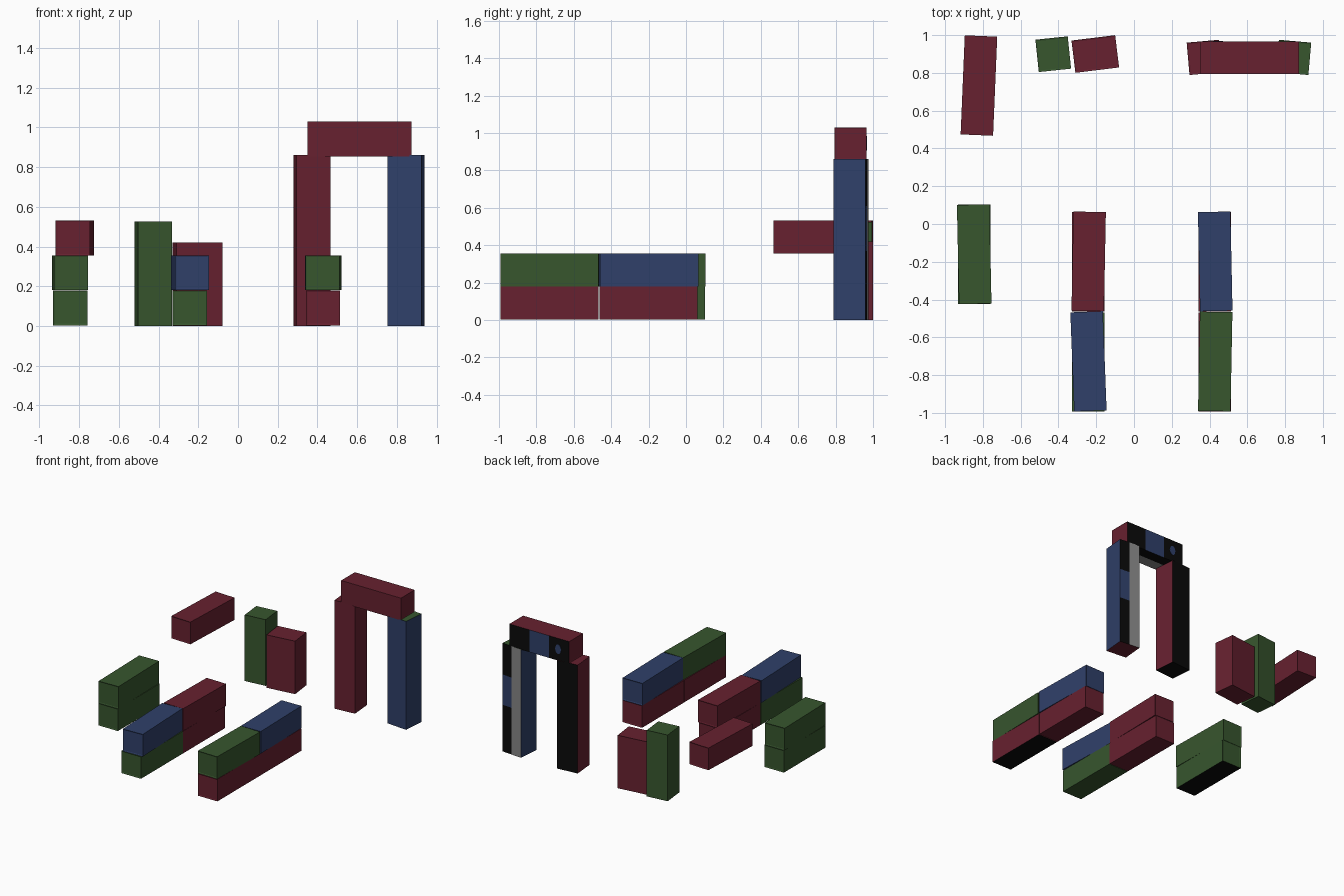
import bpy, bmesh, math
from mathutils import Vector

if "Cube" in bpy.data.objects:
    bpy.data.objects.remove(bpy.data.objects["Cube"])


def material(name, rgb):
    m = bpy.data.materials.new(name)
    m.diffuse_color = (*rgb, 1)
    m.use_nodes = True
    m.node_tree.nodes["Principled BSDF"].inputs["Base Color"].default_value = m.diffuse_color
    return m


MATS = [material("container red", (0.135, 0.015, 0.029)),
        material("container green", (0.038, 0.092, 0.027)),
        material("container blue", (0.029, 0.051, 0.143)),
        material("black", (0.003, 0.003, 0.003)),
        material("grey", (0.25, 0.25, 0.25))]
RED, GREEN, BLUE, BLACK, GREY = range(5)
W, L, H = 0.172, 0.525, 0.176


def container(name, centre, size, colour, turn=0, cuts=(), paint=None):
    """Box with shallow framed ends; cuts are (axis, offset), paint picks a colour per face."""
    bm = bmesh.new()
    bmesh.ops.create_cube(bm, size=1)
    bmesh.ops.scale(bm, vec=size, verts=bm.verts)
    axis = max(range(3), key=lambda i: size[i])
    ends = [f for f in bm.faces if abs(f.normal[axis]) > 0.9]
    bmesh.ops.inset_individual(bm, faces=ends, thickness=0.012, depth=-0.003)
    for ax, off in cuts:
        no = Vector((0, 0, 0))
        no[ax] = 1
        bmesh.ops.bisect_plane(bm, geom=bm.verts[:] + bm.edges[:] + bm.faces[:],
                               plane_co=no * off, plane_no=no)
    bm.normal_update()
    for f in bm.faces:
        c = paint(f.calc_center_median(), f.normal) if paint else None
        f.material_index = colour if c is None else c
    mesh = bpy.data.meshes.new(name)
    bm.to_mesh(mesh)
    bm.free()
    for m in MATS:
        mesh.materials.append(m)
    ob = bpy.data.objects.new(name, mesh)
    ob.location = centre
    ob.rotation_euler.z = math.radians(turn)
    bpy.context.collection.objects.link(ob)
    return ob


def black_base(c, n):
    return BLACK if n.z < -0.9 else None


# Lying containers: name, x, y, bottom z, colour, turn, underside rule
LOW, UP = 0.003, 0.180
for name, x, y, z, col, turn, rule in [
    ("left_lower", -0.845, -0.160, LOW, GREEN, 0, black_base),
    ("left_upper", -0.846, -0.160, UP, GREEN, 1.2, None),
    ("floating", -0.821, 0.733, 0.355, RED, -2.4, None),
    ("middle_front_lower", -0.243, -0.730, LOW, GREEN, 0, None),
    ("middle_back_lower", -0.243, -0.200, LOW, RED, 0, None),
    ("middle_front_upper", -0.241, -0.727, UP, BLUE, 2.2, None),
    ("middle_back_upper", -0.240, -0.198, UP, RED, -1.1, None),
    ("right_front_lower", 0.428, -0.730, LOW, RED, 0, black_base),
    ("right_back_lower", 0.428, -0.200, LOW, RED, 0, None),
    ("right_front_upper", 0.430, -0.728, UP, GREEN, -1.1, None),
    ("right_back_upper", 0.430, -0.198, UP, BLUE, 1.2, None),
]:
    container(name + "_container", (x, y, z + H / 2), (W, L, H), col, turn, (), rule)

# Upright pair at the back
container("upright_green_container", (-0.4275, 0.899, L / 2), (W, W, L), GREEN, 6)
container("upright_red_container", (-0.205, 0.900, 0.21), (0.233, W, 0.42), RED, 7)


# Gateway: two columns and a beam, with bare painted back faces
def red_column_paint(c, n):
    return BLACK if n.y > 0.9 or n.z < -0.9 else None


def blue_column_paint(c, n):
    if n.y > 0.9:
        if c.x < 0:
            return GREY
        return BLUE if -0.06 < c.z < 0.18 else BLACK
    if n.z > 0.9:
        return GREEN
    return RED if n.z < -0.9 else None


def beam_paint(c, n):
    if n.y > 0.9:
        return BLUE if abs(c.x) < 0.0875 else BLACK
    if n.z < -0.9:
        return BLACK if c.y > 0 else GREY
    return None


container("gate_left_column", (0.372, 0.882, 0.43), (W, W, 0.86), RED, 5,
          (), red_column_paint)
container("gate_right_column", (0.845, 0.882, 0.43), (W, W, 0.86), BLUE, -5,
          [(0, 0), (2, -0.06), (2, 0.18)], blue_column_paint)
container("gate_beam", (0.612, 0.880, 0.942), (L, W, H), RED, 0,
          [(0, -0.0875), (0, 0.0875), (1, 0)], beam_paint)

# Small blue oval on the back of the beam
bpy.ops.mesh.primitive_cylinder_add(vertices=12, radius=1, depth=1,
                                    location=(0.445, 0.967, 0.945),
                                    rotation=(math.pi / 2, 0, 0))
spot = bpy.context.object
spot.name = "beam_spot"
spot.scale = (0.026, 0.038, 0.004)
spot.data.materials.append(MATS[BLUE])
